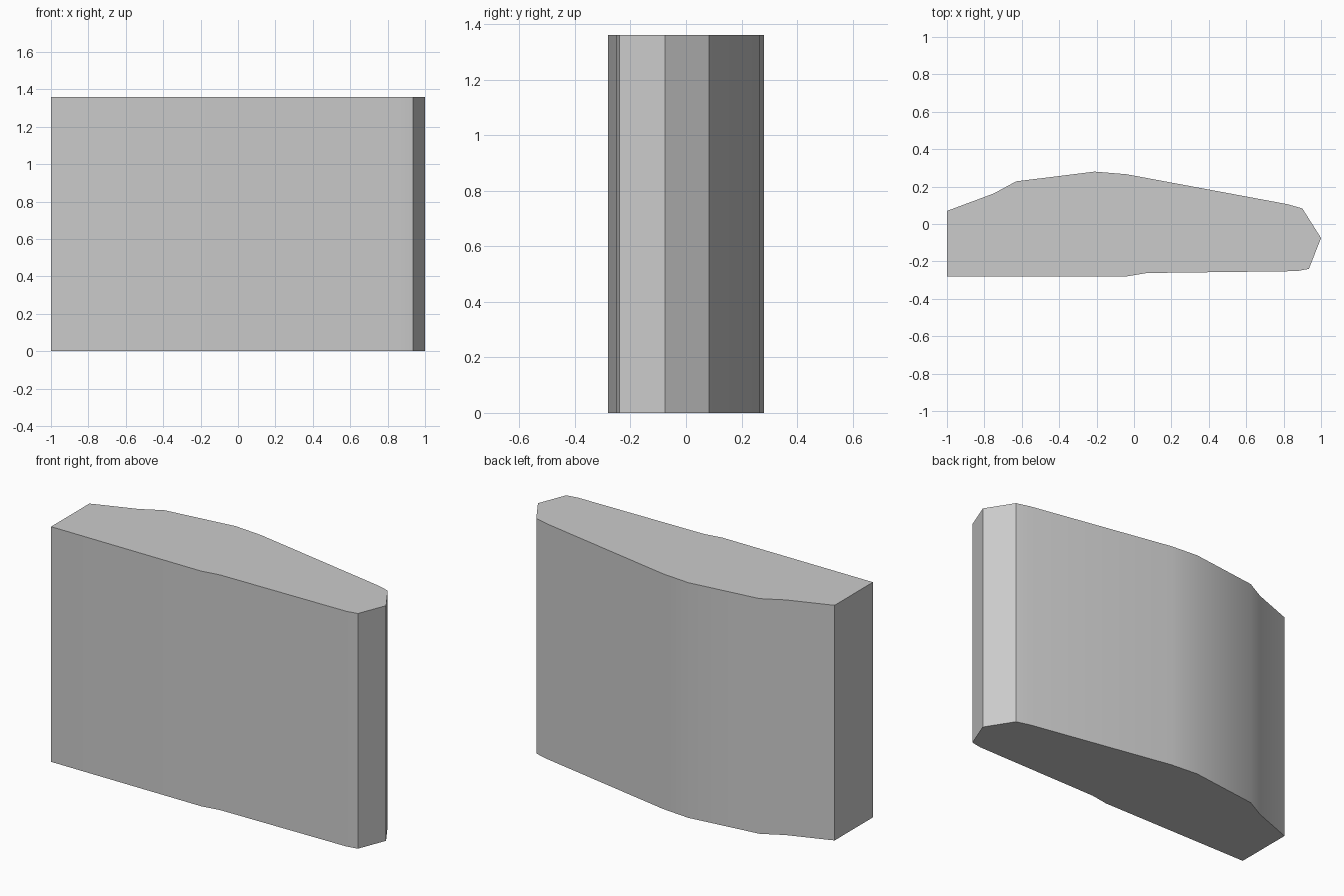
import bpy
import bmesh
import math

cube = bpy.data.objects.get("Cube")
if cube:
    bpy.data.objects.remove(cube, do_unlink=True)

HEIGHT = 1.36

# Plain grey surface
grey = bpy.data.materials.new("plain_grey")
grey.use_nodes = True
colour = (0.6, 0.6, 0.6, 1)
grey.diffuse_color = colour
grey.node_tree.nodes["Principled BSDF"].inputs["Base Color"].default_value = colour

# Outline of the block, counter-clockwise from the front left corner
outline = [
    (-1, -0.28), (-0.04, -0.28), (0.07, -0.262), (0.87, -0.252),
    (0.935, -0.24), (1, -0.075), (0.90, 0.083), (0.82, 0.106),
    (-0.04, 0.266), (-0.21, 0.28), (-0.63, 0.228), (-0.75, 0.163),
    (-1, 0.07),
]

# Extrude the outline straight up
bm = bmesh.new()
base = bm.faces.new([bm.verts.new((x, y, 0)) for x, y in outline])
top = bmesh.ops.extrude_face_region(bm, geom=[base], use_keep_orig=True)
bmesh.ops.translate(bm, vec=(0, 0, HEIGHT),
                    verts=[v for v in top["geom"] if isinstance(v, bmesh.types.BMVert)])
bmesh.ops.recalc_face_normals(bm, faces=bm.faces)
mesh = bpy.data.meshes.new("profiled_block")
bm.to_mesh(mesh)
bm.free()

block = bpy.data.objects.new("profiled_block", mesh)
bpy.context.collection.objects.link(block)
mesh.materials.append(grey)

# Soft shading along the gentle bends, crisp corners
bpy.ops.object.select_all(action="DESELECT")
block.select_set(True)
bpy.context.view_layer.objects.active = block
bpy.ops.object.shade_smooth_by_angle(angle=math.radians(30))
